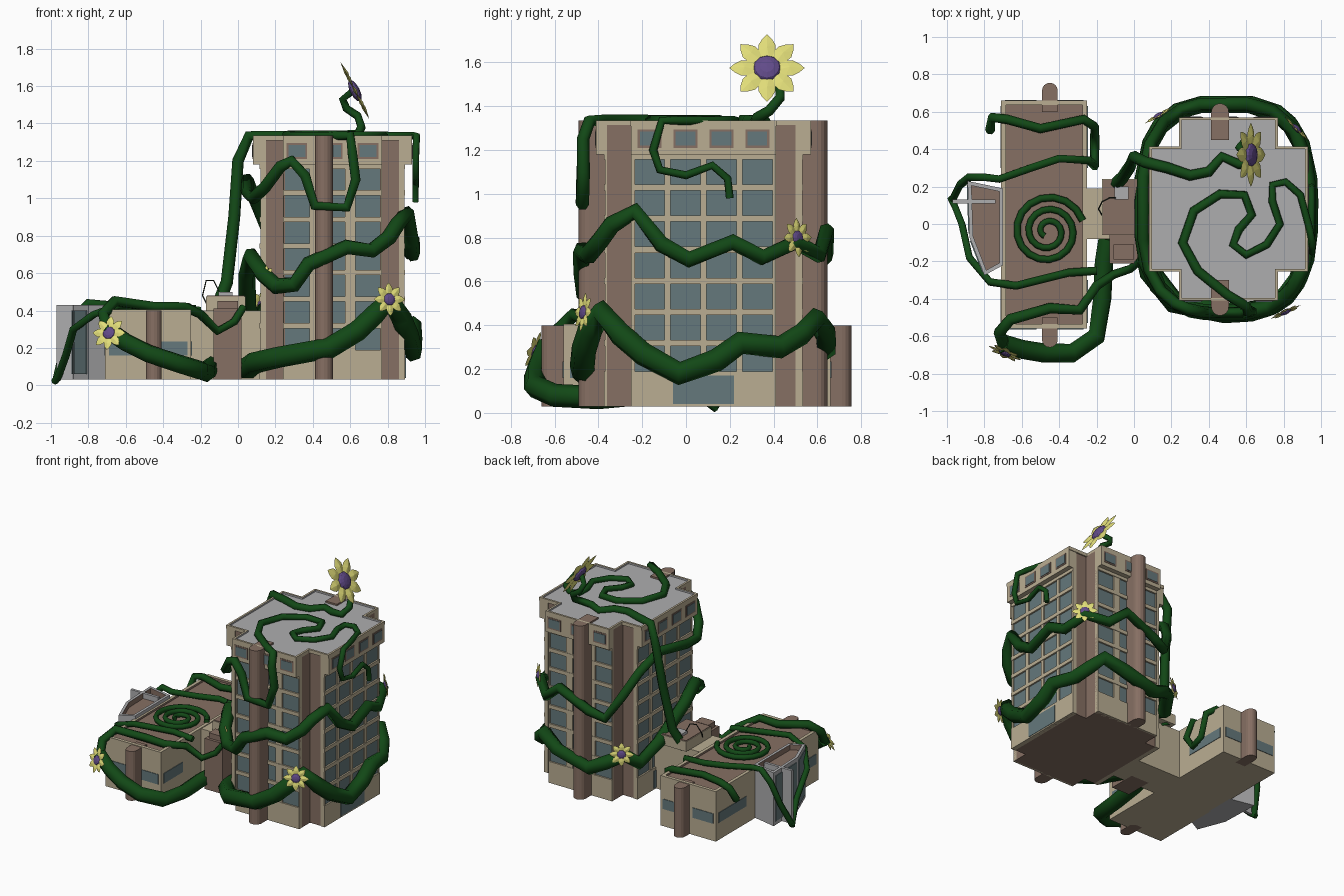
import bpy, bmesh, math
from mathutils import Vector, Matrix

if "Cube" in bpy.data.objects:
    bpy.data.objects.remove(bpy.data.objects["Cube"])

def mat(name, r, g, b):
    m = bpy.data.materials.new(name)
    m.diffuse_color = (r, g, b, 1)
    m.use_nodes = True
    m.node_tree.nodes["Principled BSDF"].inputs["Base Color"].default_value = m.diffuse_color
    return m

TAN, BROWN = mat("tan", .49, .42, .29), mat("brown", .24, .16, .125)
GLASS, GREY = mat("glass", .13, .19, .20), mat("grey", .42, .42, .43)
GREEN, YELLOW = mat("green", .006, .065, .008), mat("yellow", .75, .72, .19)
PURPLE, DARK = mat("purple", .12, .07, .25), mat("dark", .02, .03, .02)

def finish(name, bm, *mats):
    bmesh.ops.recalc_face_normals(bm, faces=bm.faces)
    me = bpy.data.meshes.new(name)
    bm.to_mesh(me)
    bm.free()
    ob = bpy.data.objects.new(name, me)
    for m in mats:
        me.materials.append(m)
    bpy.context.collection.objects.link(ob)
    return ob

def boxes(name, m, items, xf=Matrix()):
    """One object from (x0,x1,y0,y1,z0,z1) boxes."""
    bm = bmesh.new()
    for x0, x1, y0, y1, z0, z1 in items:
        t = Matrix.Translation(((x0+x1)/2, (y0+y1)/2, (z0+z1)/2))
        s = Matrix.Diagonal((x1-x0, y1-y0, z1-z0, 1))
        bmesh.ops.create_cube(bm, size=1, matrix=xf @ t @ s)
    return finish(name, bm, m)

def prism(name, pts, z0, z1, side, top=None, rim=0, sink=0):
    """Extruded outline, optionally with a rim and a sunken roof."""
    bm = bmesh.new()
    f = bm.faces.new([bm.verts.new((x, y, z0)) for x, y in pts])
    new = bmesh.ops.extrude_face_region(bm, geom=[f], use_keep_orig=True)["geom"]
    cap = [g for g in new if isinstance(g, bmesh.types.BMFace)][0]
    for v in cap.verts:
        v.co.z = z1
    bmesh.ops.recalc_face_normals(bm, faces=bm.faces)
    if rim:
        bmesh.ops.inset_region(bm, faces=[cap], thickness=rim, use_even_offset=True)
        cap.material_index = 1
        low = bmesh.ops.extrude_face_region(bm, geom=[cap])["geom"]
        bmesh.ops.delete(bm, geom=[cap], context='FACES_ONLY')
        for v in low:
            if isinstance(v, bmesh.types.BMVert):
                v.co.z -= sink
    return finish(name, bm, side, top or side)

def column(name, x, y_in, y_out, w, z1):
    s = 1 if y_out > y_in else -1
    pts = [(x+w, y_in), (x-w, y_in)]
    pts += [(x-w*math.cos(a), y_out-s*w+s*w*math.sin(a)) for a in [math.pi*i/8 for i in range(9)]]
    prism(name, pts, .03, z1, BROWN)

def vine(name, pts, r0, r1, power=1, m=GREEN, sides=1):
    cu = bpy.data.curves.new(name, 'CURVE')
    cu.dimensions, cu.bevel_depth, cu.bevel_resolution = '3D', 1, sides
    cu.use_fill_caps = True
    sp = cu.splines.new('POLY')
    sp.points.add(len(pts)-1)
    for i, p in enumerate(pts):
        sp.points[i].co = (*p, 1)
        sp.points[i].radius = r1+(r0-r1)*(1-i/(len(pts)-1))**power
    cu.materials.append(m)
    ob = bpy.data.objects.new(name, cu)
    bpy.context.collection.objects.link(ob)
    bpy.ops.object.select_all(action='DESELECT')
    ob.select_set(True)
    bpy.context.view_layer.objects.active = ob
    bpy.ops.object.convert(target='MESH')

def flower(name, pos, normal, R):
    base = Matrix.Translation(pos) @ Vector(normal).to_track_quat('Z', 'Y').to_matrix().to_4x4()
    bm = bmesh.new()
    for k in range(8):
        xf = base @ Matrix.Rotation(k*math.pi/4, 4, 'Z') @ Matrix.Scale(R, 4)
        ring = [(.2, -.07), (.5, -.22), (.68, -.23), (.86, -.13), (1, 0),
                (.86, .13), (.68, .23), (.5, .22), (.2, .07)]
        vs = [bm.verts.new(xf @ Vector((x, y, 0))) for x, y in ring]
        for h in (.07, -.05):
            c = bm.verts.new(xf @ Vector((.6, 0, h)))
            for i in range(9):
                bm.faces.new((vs[i], vs[(i+1) % 9], c))
    finish(name+"_petals", bm, YELLOW)
    bm = bmesh.new()
    bmesh.ops.create_uvsphere(bm, u_segments=12, v_segments=6, radius=1,
                              matrix=base @ Matrix.Diagonal((.37*R, .37*R, .15*R, 1)))
    finish(name+"_centre", bm, PURPLE)

# Tower core, roof and round columns
CX, CY = .505, .08
boxes("tower_core", BROWN, [(CX-.375, CX+.375, CY-.325, CY+.325, .03, 1.315),
                            (CX-.265, CX+.265, CY-.44, CY+.44, .03, 1.315)])
q = [(.425, .335), (.265, .335), (.265, .49)]
plus = q + [(-x, y) for x, y in q[::-1]]
plus += [(-x, -y) for x, y in plus]
prism("tower_roof", [(CX+x, CY+y) for x, y in plus], 1.31, 1.335, TAN, GREY, .015, .012)
column("tower_front_column", .46, -.3, -.49, .047, 1.335)
column("tower_back_column", .46, .45, .645, .047, 1.335)

# Facades: recessed glass behind a tan grid, overhanging top floor
def facade(name, ang, half, d, cols, pitch):
    xf = Matrix.Translation((CX, CY, 0)) @ Matrix.Rotation(math.radians(ang), 4, 'Z')
    f0, f1 = -d-.004, -d+.03      # local front is -y
    us = [(i-(cols-1)/2)*pitch for i in range(cols)]
    boxes(name+"_glass", GLASS, [(-half+.01, half-.01, -d+.008, f1, .1, 1.2)], xf)
    beams = [(-half, half, f0, f1, .03, .19)]
    zs = [1.10-.142*i for i in range(7)]
    beams += [(-half, half, f0, f1, z+.057, z+.085) for z in zs]
    edges = [-half] + [u+s*.068 for u in us for s in (-1, 1)] + [half]
    beams += [(edges[i], edges[i+1], f0+.003, f1, .1, 1.18) for i in range(0, len(edges), 2)]
    beams.append((-half, half, -d-.04, f1, 1.18, 1.32))
    boxes(name+"_grid", TAN, beams, xf)
    boxes(name+"_top_frames", BROWN, [(u-.055, u+.055, -d-.043, -d, 1.21, 1.295) for u in us], xf)
    boxes(name+"_top_windows", GLASS, [(u-.045, u+.045, -d-.046, -d, 1.22, 1.285) for u in us], xf)
    if cols == 4:
        boxes(name+"_door", GLASS, [(-.14, .14, f0-.003, f1, .04, .17)], xf)

for n, a in (("front", 0), ("back", 180)):
    facade(n, a, .265, .45, 3, .19)
for n, a in (("right", 90), ("left", 270)):
    facade(n, a, .33, .385, 4, .164)

# Low wing with window bands
X0, X1, Y0, Y1 = -.71, -.25, -.56, .66
prism("wing", [(X0, Y0), (X1, Y0), (X1, Y1), (X0, Y1)], .03, .405, TAN, BROWN, .025, .015)
e = .004
bands = [(a, b, y-e, y+e, .16, .235) for y in (Y0, Y1) for a, b in ((-.69, -.52), (-.41, -.27))]
bands += [(x-e, x+e, a, b, .16, .235) for x in (X0, X1) for a, b in ((-.53, -.3), (.3, .63))]
boxes("wing_windows", GLASS, bands)
column("wing_front_column", -.45, -.5, -.66, .042, .4)
column("wing_back_column", -.45, .6, .755, .042, .4)

# Angular glazed entrance with fin
ent = [(-.70, .19), (-.89, .23), (-.88, -.07), (-.80, -.275), (-.70, -.22)]
prism("entrance", ent, .03, .43, GREY, BROWN, .02, .04)
for i in (1, 2):
    a, b = Vector(ent[i]), Vector(ent[i+1])
    d, c = b-a, (a+b)/2
    h = d.length/2-.02
    boxes("entrance_glass_%d" % i, GLASS, [(-h, h, -.005, .005, .06, .4)],
          Matrix.Translation((c.x, c.y, 0)) @ Matrix.Rotation(math.atan2(d.y, d.x), 4, 'Z'))
boxes("entrance_fin", GREY, [(-.97, -.74, .11, .13, .03, .43)])

# Link between wing and tower, with roof units and a cable
boxes("link", TAN, [(-.26, .15, -.08, .19, .03, .4), (-.17, .04, -.06, .24, .4, .475)])
boxes("link_shaft", BROWN, [(-.13, .02, -.21, .0, .03, .41), (-.165, .035, -.055, .235, .47, .48),
                            (-.11, .0, -.19, -.11, .4, .45)])
boxes("link_vent", GREY, [(-.105, -.03, .13, .2, .48, .5)])
vine("cable", [(-.1, .14, .5), (-.13, .14, .56), (-.17, .12, .56), (-.19, .08, .48),
               (-.16, .03, .42), (-.08, -.05, .4), (.01, -.1, .39)], .004, .004, m=DARK)

# Main vine: climbs round the tower (angle, height), curls on the roof, drops over the right side
turn1 = [(-170, .09), (-150, .12), (-120, .15), (-90, .2), (-78, .29), (-65, .38), (-51, .46),
         (-36, .36), (-22, .27), (-6, .18), (2, .24), (10, .32), (30, .3), (46, .36), (60, .43),
         (80, .36), (100, .29), (116, .35), (135, .4), (150, .32), (170, .42), (188, .6), (203, .69)]
turn2 = [(222, .6), (238, .53), (253, .54), (262, .65), (276, .74), (292, .72), (308, .79), (318, .86),
         (334, .92), (347, .77), (357, .7), (367, .78), (380, .71), (401, .78), (425, .72), (442, .83),
         (460, .72), (475, .68), (492, .84), (510, 1.0), (530, 1.1), (550, 1.03), (568, 1.0)]
turn3 = [(586, 1.06), (602, 1.17), (611, 1.2), (620, 1.12), (625, .96), (636, .95), (641, 1.1)]

def around(deg, z):
    c, s = math.cos(math.radians(deg)), math.sin(math.radians(deg))
    return (.49+.445*math.copysign(abs(c)**.7, c), .085+.56*math.copysign(abs(s)**.7, s), z)

roof = [(.6, -.44), (.5, -.38), (.34, -.25), (.26, -.1), (.32, .07), (.46, .16), (.59, .155), (.63, .05),
        (.56, -.03), (.53, -.11), (.6, -.165), (.71, -.11), (.78, 0), (.74, .12), (.74, .21),
        (.81, .225), (.89, .155), (.94, -.03), (.955, -.11)]
drop = [(-.15, 1.2), (-.12, 1.11), (0, 1.085), (.12, 1.13), (.19, 1.07), (.2, .98)]
path = [around(a, z) for a, z in turn1+turn2+turn3] + [(.61, -.47, 1.25)]
path += [(x, y, 1.335) for x, y in roof] + [(.95, y, z) for y, z in drop]
vine("tower_vine", path, .06, .018, 1.2)

# Long strand up to the roof flower
vine("roof_flower_stem", [(-.12, .19, .4), (-.06, .25, .55), (-.02, .31, .9), (0, .36, 1.2), (.06, .33, 1.335),
     (.18, .3, 1.335), (.3, .26, 1.335), (.4, .28, 1.335), (.47, .36, 1.335), (.56, .32, 1.34), (.64, .32, 1.345),
     (.66, .38, 1.38), (.64, .43, 1.44), (.58, .43, 1.48), (.56, .41, 1.53), (.61, .37, 1.57)], .035, .02)

# Wing vines
vine("wing_vine_back", [(-.77, .5, .3), (-.76, .57, .41), (-.68, .56, .43), (-.5, .51, .42), (-.27, .56, .42),
     (-.21, .52, .38), (-.21, .47, .22), (-.21, .38, .18), (-.21, .31, .28), (-.24, .34, .41), (-.4, .35, .42),
     (-.55, .3, .42), (-.72, .24, .43), (-.8, .25, .44), (-.88, .25, .36), (-.93, .21, .2), (-.97, .13, .03)], .026, .022)
vine("wing_vine_left", [(-.2, -.25, .40), (-.35, -.26, .42), (-.63, -.33, .43), (-.77, -.31, .38),
     (-.88, -.18, .3), (-.92, .0, .16), (-.96, .1, .05), (-.98, .14, .02)], .022, .02)
vine("wing_vine_front", [(-.69, -.66, .27), (-.72, -.58, .38), (-.66, -.51, .45), (-.45, -.45, .42),
     (-.29, -.46, .42), (-.2, -.33, .38), (-.11, -.27, .29), (-.02, -.24, .34), (.03, -.2, .42)], .034, .02)
vine("ground_vine", [(-.7, -.64, .3), (-.6, -.67, .23), (-.48, -.69, .17), (-.33, -.69, .12), (-.2, -.6, .08),
     (-.17, -.4, .07), (-.16, -.2, .09), (-.14, -.08, .1)], .05, .055)
spiral = []
for i in range(45):
    a, r = i/44*5.2*math.pi, .195-.165*i/44
    spiral.append((-.46+r*math.cos(a+.3), -.04+r*math.sin(a+.3), .41))
vine("wing_roof_spiral", spiral, .02, .016)

# Flowers
flower("roof_flower", (.625, .37, 1.575), (.89, 0, .45), .172)
flower("wing_flower", (-.69, -.69, .28), (-.38, -.88, .3), .095)
flower("front_right_flower", (.81, -.47, .46), (.4, -.88, .15), .09)
flower("back_right_flower", (.87, .51, .8), (.7, .7, .1), .09)
flower("back_left_flower", (.13, .58, .43), (-.5, .85, .1), .085)
flower("front_left_flower", (.15, -.37, .59), (-.5, -.85, .1), .05)
